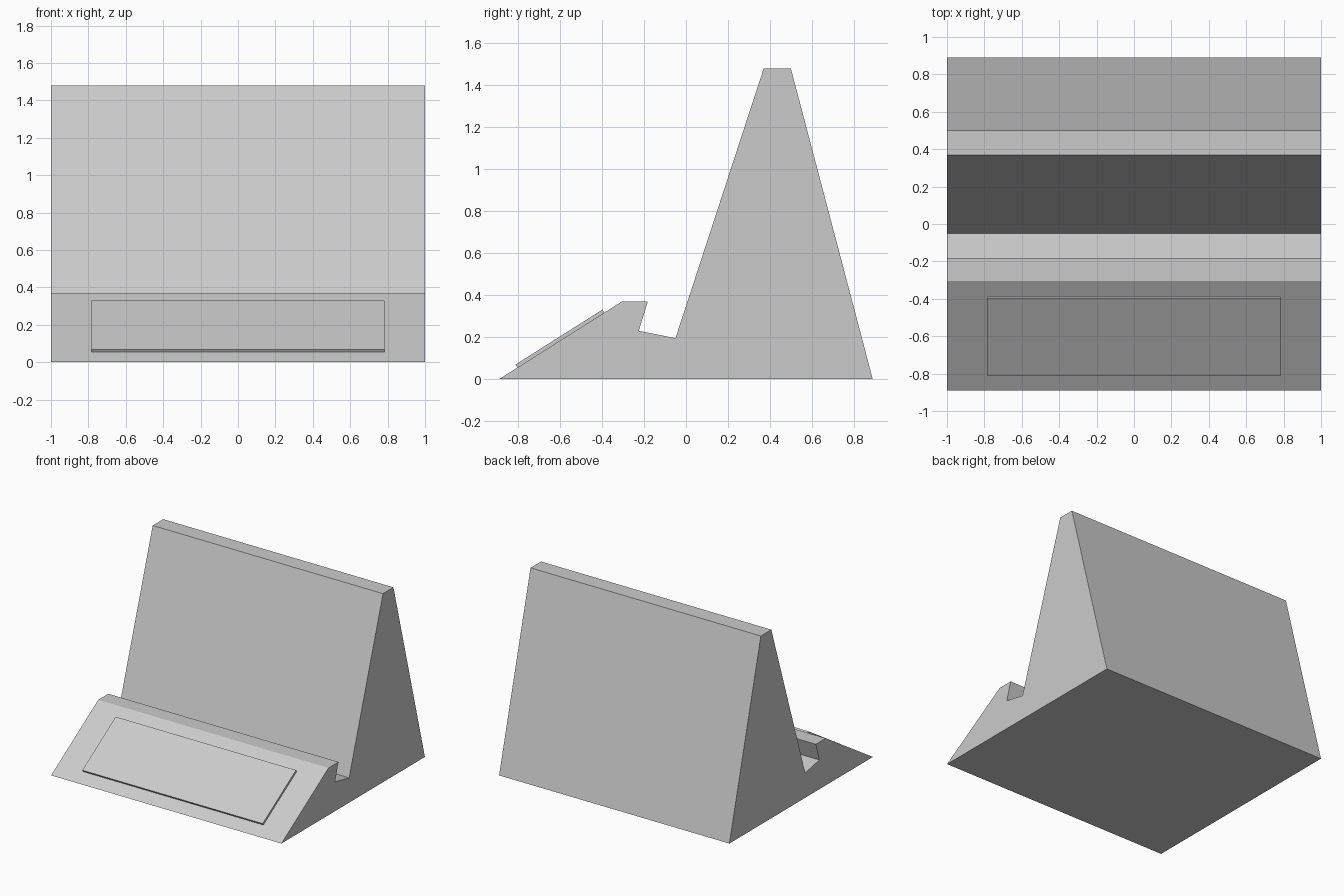
import bpy, bmesh
from mathutils import Vector

if "Cube" in bpy.data.objects:
    bpy.data.objects.remove(bpy.data.objects["Cube"])

grey = bpy.data.materials.new("light grey")
grey.diffuse_color = (0.6, 0.6, 0.6, 1)
grey.use_nodes = True
grey.node_tree.nodes["Principled BSDF"].inputs["Base Color"].default_value = grey.diffuse_color


def extrude_profile(name, profile, half_width):
    """Extrude a (y, z) outline symmetrically along x."""
    bm = bmesh.new()
    face = bm.faces.new([bm.verts.new((-half_width, y, z)) for y, z in profile])
    ext = bmesh.ops.extrude_face_region(bm, geom=[face])
    moved = [g for g in ext["geom"] if isinstance(g, bmesh.types.BMVert)]
    bmesh.ops.translate(bm, verts=moved, vec=(2 * half_width, 0, 0))
    bmesh.ops.recalc_face_normals(bm, faces=bm.faces)
    mesh = bpy.data.meshes.new(name)
    bm.to_mesh(mesh)
    bm.free()
    mesh.materials.append(grey)
    obj = bpy.data.objects.new(name, mesh)
    bpy.context.collection.objects.link(obj)
    return obj


# Stand body: sloped front, tilted slot, tall backrest
toe, crest = Vector((-0.89, 0)), Vector((-0.305, 0.37))
extrude_profile("stand_body", [
    toe, (0.89, 0), (0.5, 1.48), (0.37, 1.48),
    (-0.05, 0.195), (-0.225, 0.23), (-0.182, 0.37), crest], 1.0)

# Raised plate lying on the front slope
slope = (crest - toe).normalized()
normal = Vector((-slope.y, slope.x))
low, high = toe.lerp(crest, 0.148), toe.lerp(crest, 0.855)
lift, sink = normal * 0.017, normal * -0.005
extrude_profile("front_plate", [low + sink, high + sink, high + lift, low + lift], 0.783)
